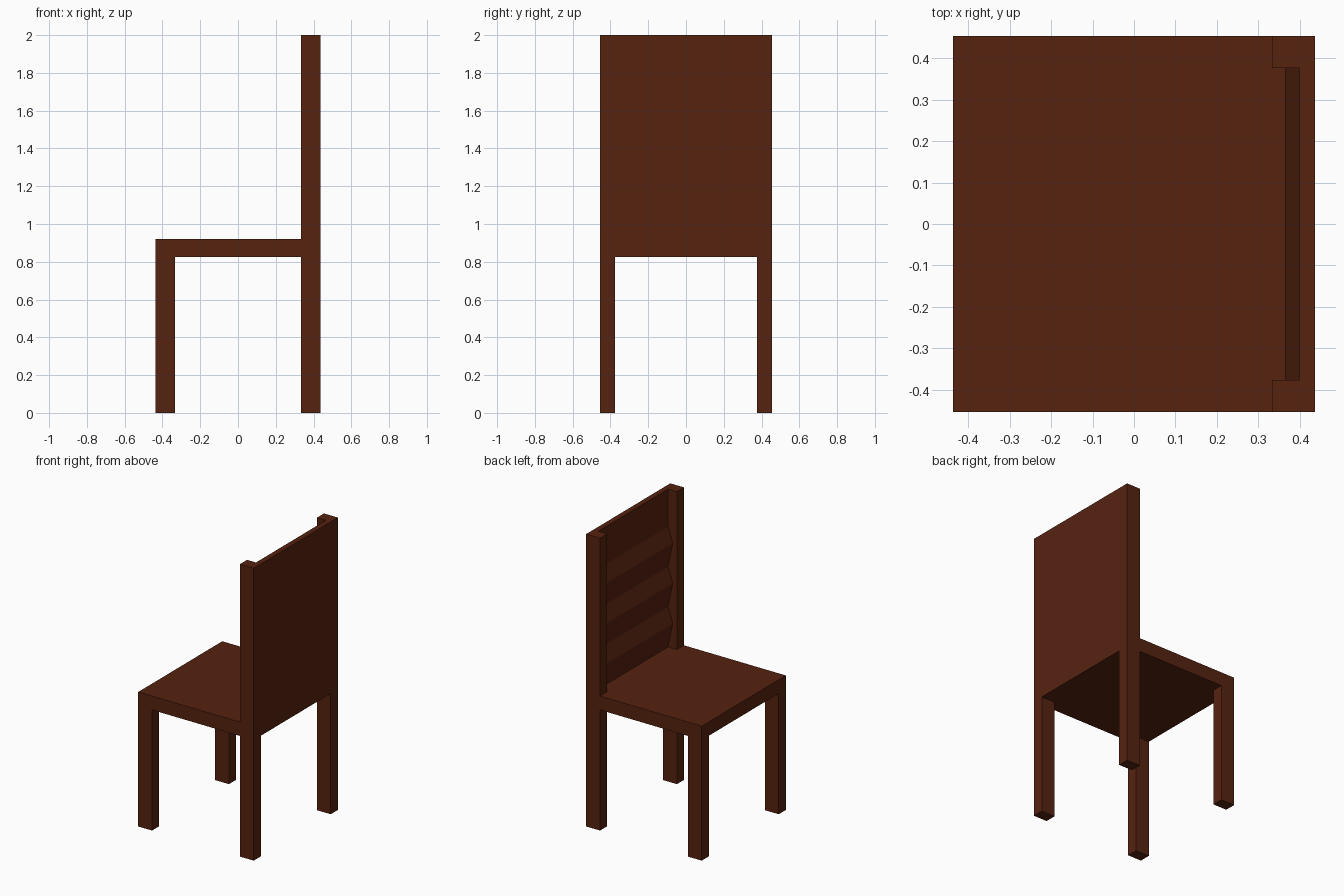
import bpy, bmesh

if "Cube" in bpy.data.objects:
    bpy.data.objects.remove(bpy.data.objects["Cube"])

# Single dark wood colour
wood = bpy.data.materials.new("dark_brown_wood")
wood.diffuse_color = (0.093, 0.0165, 0.005, 1)
wood.use_nodes = True
wood.node_tree.nodes["Principled BSDF"].inputs["Base Color"].default_value = wood.diffuse_color

HX, HY = 0.437, 0.454        # half footprint
LX, LY = 0.104, 0.077        # leg section
SEAT_LOW, SEAT_TOP, TOP = 0.825, 0.92, 2.0


def prism(name, profile, y0, y1):
    """Extrude an (x, z) profile along y."""
    bm = bmesh.new()
    face = bm.faces.new([bm.verts.new((x, y0, z)) for x, z in profile])
    ext = bmesh.ops.extrude_face_region(bm, geom=[face])
    verts = [g for g in ext["geom"] if isinstance(g, bmesh.types.BMVert)]
    bmesh.ops.translate(bm, verts=verts, vec=(0, y1 - y0, 0))
    bmesh.ops.recalc_face_normals(bm, faces=bm.faces)
    mesh = bpy.data.meshes.new(name)
    bm.to_mesh(mesh)
    bm.free()
    mesh.materials.append(wood)
    obj = bpy.data.objects.new(name, mesh)
    bpy.context.collection.objects.link(obj)
    return obj


def box(name, x0, x1, y0, y1, z0, z1):
    return prism(name, [(x0, z0), (x1, z0), (x1, z1), (x0, z1)], y0, y1)


# Seat slab
box("seat", -HX, HX, -HY, HY, SEAT_LOW, SEAT_TOP)

# Legs and backrest posts on both sides
for side, y0 in (("near", -HY), ("far", HY - LY)):
    y1 = y0 + LY
    box(f"front_leg_{side}", -HX, -HX + LX, y0, y1, 0, SEAT_LOW)
    box(f"rear_leg_{side}", HX - LX, HX, y0, y1, 0, SEAT_LOW)
    box(f"back_post_{side}", HX - LX, HX, y0, y1, SEAT_TOP, TOP)

# Backrest panel: flat rear, three ridges on the sitting side
VALLEY, RIDGE, PITCH = 0.40, 0.364, 0.275
profile = [(HX, SEAT_TOP), (HX, TOP), (VALLEY, TOP)]
for i in range(3):
    z = 1.745 - i * PITCH
    profile += [(VALLEY, z), (RIDGE, z - 0.105)]
profile.append((VALLEY, SEAT_TOP))
prism("backrest_panel", profile, -HY + LY, HY - LY)
